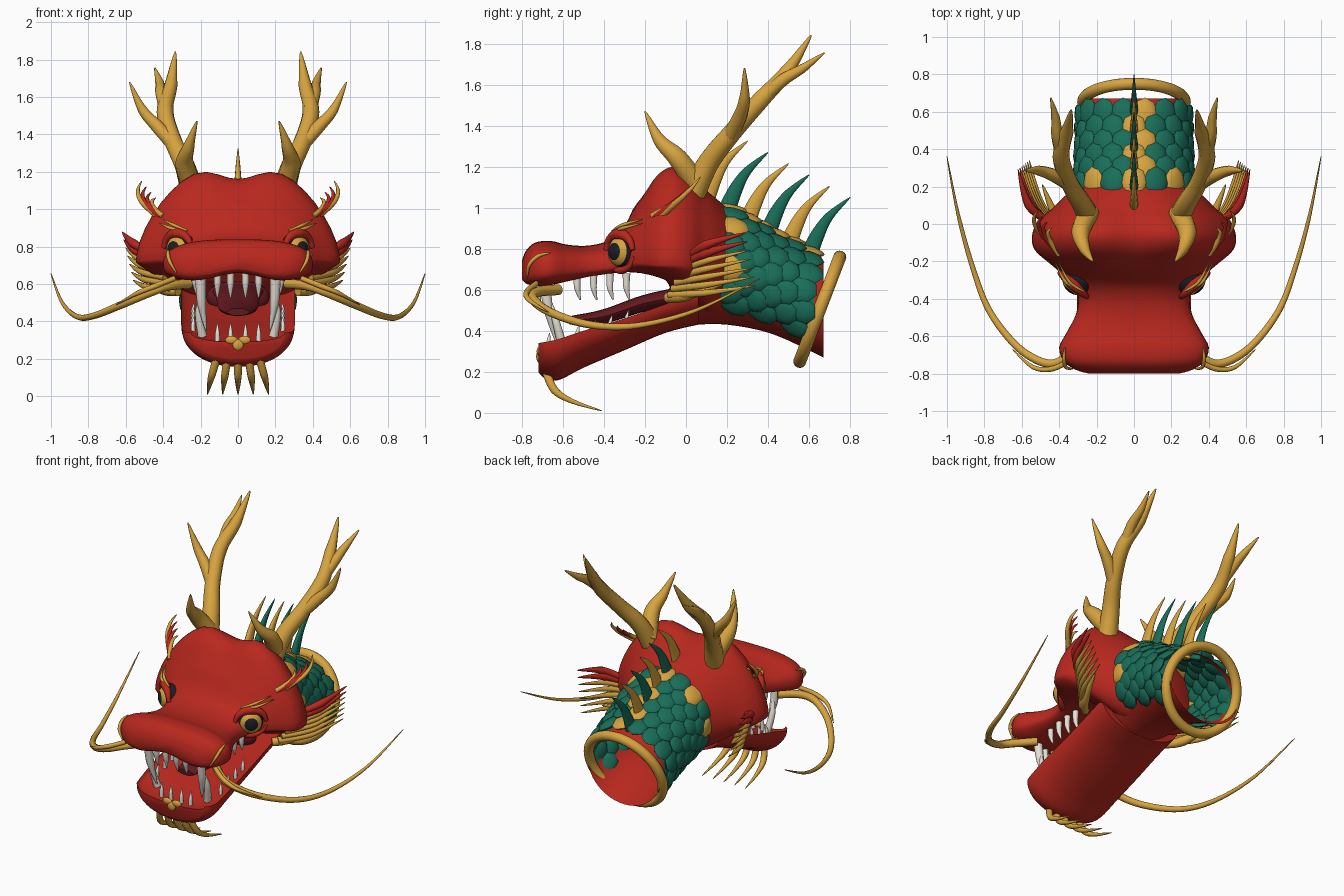
import bpy, bmesh, math
from mathutils import Vector, Matrix

cube = bpy.data.objects.get("Cube")
if cube:
    bpy.data.objects.remove(cube, do_unlink=True)


def material(name, r, g, b):
    m = bpy.data.materials.new(name)
    m.use_nodes = True
    m.diffuse_color = (r, g, b, 1)
    m.node_tree.nodes["Principled BSDF"].inputs["Base Color"].default_value = (r, g, b, 1)
    return m


RED = material("lacquer red", .48, .021, .013)
GOLD = material("gold", .68, .37, .05)
GREEN = material("jade green", .01, .155, .1)
IVORY = material("ivory", .8, .76, .68)
DARK_RED = material("dark red", .13, .01, .014)
BLACK = material("eye black", .012, .013, .02)


def finish(name, bm, mats, mirror=False, angle=60):
    bmesh.ops.recalc_face_normals(bm, faces=bm.faces)
    me = bpy.data.meshes.new(name)
    bm.to_mesh(me)
    bm.free()
    for m in mats:
        me.materials.append(m)
    ob = bpy.data.objects.new(name, me)
    bpy.context.collection.objects.link(ob)
    bpy.ops.object.select_all(action='DESELECT')
    ob.select_set(True)
    bpy.context.view_layer.objects.active = ob
    bpy.ops.object.shade_smooth_by_angle(angle=math.radians(angle))
    if mirror:
        ob.modifiers.new("Mirror", 'MIRROR').use_mirror_merge = False
    return ob


def smooth(rows, steps):
    """Catmull-Rom samples through rows of numbers."""
    rows = [Vector(r) for r in rows]
    out = []
    for i in range(len(rows) - 1):
        a, b, c, d = rows[max(i - 1, 0)], rows[i], rows[i + 1], rows[min(i + 2, len(rows) - 1)]
        for k in range(steps):
            t = k / steps
            out.append(b + (c - a) * (t / 2) + (a * 2 - b * 5 + c * 4 - d) * (t * t / 2)
                       + (b * 3 - a - c * 3 + d) * (t ** 3 / 2))
    return out + [rows[-1]]


def skin(bm, rings, caps=True):
    loops = [[bm.verts.new(p) for p in ring] for ring in rings]
    n = len(loops[0])
    for a, b in zip(loops, loops[1:]):
        for i in range(n):
            bm.faces.new((a[i], a[(i + 1) % n], b[(i + 1) % n], b[i]))
    if caps:
        bm.faces.new(loops[0])
        bm.faces.new(loops[-1])


def tube(name, pts, radii, mat, ref=(1, 0, 0), flat=1, mirror=True, sides=10):
    """Tapered tube along a smooth path; flat squeezes it along ref."""
    path = smooth(pts, 6)
    last = len(path) - 1
    rings = []
    for i, p in enumerate(path):
        t = (path[min(i + 1, last)] - path[max(i - 1, 0)]).normalized()
        a = (Vector(ref) - t * t.dot(Vector(ref))).normalized()
        b = t.cross(a)
        f = i / last * (len(radii) - 1)
        k = min(int(f), len(radii) - 2)
        r = radii[k] + (radii[k + 1] - radii[k]) * (f - k)
        rings.append([p + a * (math.cos(q) * r * flat) + b * (math.sin(q) * r)
                      for q in (math.tau * j / sides for j in range(sides))])
    bm = bmesh.new()
    skin(bm, rings)
    return finish(name, bm, [mat], mirror)


def spow(v, e):
    return math.copysign(abs(v) ** e, v)


def section(row, q):
    """Point at angle q on a cross-section: y, half width, top, middle, bottom, squareness."""
    y, w, top, mid, bot, p = row
    c, s = math.cos(q), math.sin(q)
    x = w * spow(c, 2 / p)
    z = mid + (top - mid if s > 0 else mid - bot) * spow(s, 2 / p)
    if s > 0:       # crease between the brows
        z -= .45 * max(0, top - 1) * math.exp(-(x / .16) ** 2)
    elif mid > .6 and y < -.1:   # arched palate
        z += .06 * math.exp(-(x / .17) ** 2)
    return Vector((x, y, z))


def loft(name, rows, mats, caps=True, n=48):
    bm = bmesh.new()
    skin(bm, [[section(r, math.tau * i / n) for i in range(n)] for r in smooth(rows, 4)], caps)
    return finish(name, bm, mats)


def blob(bm, matrix, u=14, v=8):
    bmesh.ops.create_uvsphere(bm, u_segments=u, v_segments=v, radius=1, matrix=matrix)


def ellipsoid(name, loc, size, mat, mirror=False):
    bm = bmesh.new()
    blob(bm, Matrix.Translation(loc) @ Matrix.Diagonal((*size, 1)), 24, 14)
    finish(name, bm, [mat], mirror)


# Skull and snout
loft("head", [(-.80, .24, .74, .68, .62, 2.6), (-.78, .31, .79, .69, .605, 2.7),
              (-.735, .375, .83, .70, .60, 2.8), (-.66, .40, .838, .70, .605, 2.7),
              (-.58, .36, .82, .70, .62, 2.6), (-.48, .31, .815, .70, .64, 2.6),
              (-.38, .30, .84, .71, .655, 2.6), (-.30, .35, .91, .73, .665, 2.4),
              (-.22, .44, 1.08, .73, .66, 1.9), (-.14, .53, 1.24, .72, .64, 1.68),
              (-.06, .545, 1.295, .72, .60, 1.65), (.02, .51, 1.25, .72, .53, 1.68),
              (.08, .44, 1.17, .73, .47, 1.8), (.14, .38, 1.09, .74, .45, 1.9),
              (.20, .31, 1.0, .74, .45, 2)], [RED])

# Lower jaw: a trough with a hollowed floor
loft("lower_jaw", [(-.72, .25, .29, .34, .20, 2.2), (-.69, .285, .29, .345, .17, 2.1),
                   (-.62, .30, .30, .36, .16, 2.1), (-.5, .305, .34, .40, .22, 2.1),
                   (-.3, .305, .40, .46, .305, 2.1), (-.1, .305, .47, .53, .39, 2.1),
                   (.06, .305, .53, .59, .43, 2.1)], [RED])
tube("tongue", [(0, -.57, .45), (0, -.4, .47), (0, -.2, .535), (0, 0, .57)],
     [.02, .035, .04, .05], DARK_RED, flat=3, mirror=False, sides=16)
ellipsoid("throat", (0, -.05, .53), (.17, .06, .09), DARK_RED)

# Open neck: red belly and rim, green backing under the scales
NECK = [(.05, .31, 1.04, .74, .43, 2), (.2, .29, .99, .72, .43, 2),
        (.42, .28, .87, .63, .385, 2), (.67, .275, .74, .51, .27, 2)]
neck = loft("neck", NECK, [RED, GREEN], caps=False)
for f in neck.data.polygons:
    f.material_index = int(f.center.z > .68 - .39 * f.center.y and f.center.y < .6)

# Scales in staggered rows, gold along the spine and at the head edge
rows = smooth(NECK, 10)
bms = {GREEN: bmesh.new(), GOLD: bmesh.new()}
step = math.radians(23)
for r in range(6):
    for c in range(-6, 6):
        q = math.pi / 2 + (c + .5 * (r % 2)) * step
        if q < -.66 or q > math.pi + .66:
            continue
        k = 11 + r * 3 - round(1 - math.sin(q))
        p = section(rows[k], q)
        along = (section(rows[k + 1], q) - section(rows[k - 1], q)).normalized()
        around = section(rows[k], q + .05) - section(rows[k], q - .05)
        normal = around.cross(along).normalized()
        if normal.dot(p - Vector((0, p.y, rows[k][3]))) < 0:
            normal = -normal
        side = along.cross(normal)
        m = Matrix((side, along, normal)).transposed().to_4x4()
        m.translation = p + normal * .013
        gold = c == (-1 if r % 2 else 0) or (r == 0 and c % 2 == 0)
        m = m @ Matrix.Rotation(.25, 4, 'X') @ Matrix.Diagonal((.069, .086, .024, 1))
        blob(bms[GOLD if gold else GREEN], m, 8, 6)
finish("green_scales", bms[GREEN], [GREEN], angle=45)
finish("gold_scales", bms[GOLD], [GOLD], angle=45)

# Collar ring at the neck opening
bm = bmesh.new()
tilt = Matrix.Translation((0, .652, .505)) @ Matrix.Rotation(math.radians(69), 4, 'X')
skin(bm, [[tilt @ Vector(((.272 + .032 * math.cos(v)) * math.cos(u),
                          (.272 + .032 * math.cos(v)) * math.sin(u), .032 * math.sin(v)))
           for v in (math.tau * j / 14 for j in range(14))]
          for u in (math.tau * i / 56 for i in range(57))], caps=False)
bmesh.ops.remove_doubles(bm, verts=bm.verts, dist=.0005)
finish("neck_ring", bm, [GOLD])

# Spine spikes, alternating gold and green, hooked backwards
for i in range(6):
    y, z = .09 + i * .1, 1.07 - i * .055
    tube(f"spine_spike_{i + 1}", [(0, y, z - .05), (0, y + .05, z + .07), (0, y + .11, z + .165),
                                  (0, y + .21, z + .255)],
         [.048, .036, .022, .002], GREEN if i % 2 else GOLD, flat=.55, mirror=False)

# Antlers
tube("antler_stem", [(.24, .03, 1.06), (.28, .11, 1.22), (.345, .22, 1.36), (.39, .36, 1.52),
                     (.36, .49, 1.66), (.335, .61, 1.84)], [.065, .055, .048, .045, .036, .004], GOLD)
tube("antler_front_tine", [(.24, .06, 1.1), (.285, -.04, 1.24), (.265, -.13, 1.33), (.22, -.2, 1.47)],
     [.06, .05, .032, .003], GOLD)
tube("antler_outer_tine", [(.34, .21, 1.34), (.43, .26, 1.44), (.51, .285, 1.53), (.58, .285, 1.68)],
     [.04, .036, .027, .003], GOLD, ref=(0, 1, 0))
tube("antler_rear_tine", [(.385, .36, 1.52), (.41, .47, 1.62), (.42, .57, 1.68), (.445, .675, 1.755)],
     [.035, .032, .023, .003], GOLD)

# Eyes: the sphere's pole is the gaze, colours go by distance from it
gaze = Vector((.66, -.75, .02)).normalized()
eye = Vector((.298, -.295, .785))
out = Vector((-gaze.y, gaze.x, 0)).normalized()
bm = bmesh.new()
blob(bm, Matrix.Translation(eye) @ gaze.to_track_quat('Z', 'Y').to_matrix().to_4x4()
     @ Matrix.Scale(.085, 4), 28, 24)
for f in bm.faces:
    f.material_index = int(.52 < gaze.angle(f.calc_center_median() - eye) < .93)
finish("eyeball", bm, [BLACK, GOLD], True)


def eye_arc(name, start, end, rad, push, thick):
    pts = []
    for i in range(7):
        q = math.radians(start + (end - start) * i / 6)
        pts.append(eye + gaze * push + out * math.cos(q) * rad * 1.15 + Vector((0, 0, math.sin(q) * rad)))
    tube(name, pts, [thick * .4, thick, thick * .4], RED, ref=gaze)


eye_arc("upper_eyelid", 5, 175, .085, .04, .03)
eye_arc("lower_eyelid", 195, 345, .09, .03, .02)

# Two thin eyebrow strands over each eye
for i in range(2):
    tube(f"eyebrow_{i + 1}", [(.27 + .03 * i, -.36 + .02 * i, .885), (.345 + .02 * i, -.31, .915 - .015 * i),
                              (.40 + .02 * i, -.21, .945 - .02 * i)],
         [.005, .01, .002], GOLD, ref=(0, 0, 1))

# Brow lashes
for i in range(4):
    tube(f"brow_lash_{i + 1}", [(.43 - .01 * i, -.12 - .015 * i, .96), (.515 - .022 * i, -.03 - .02 * i, 1.04 - .012 * i),
                                (.535 - .025 * i, .03 - .025 * i, 1.1 - .02 * i),
                                (.515 - .025 * i, .07 - .03 * i, 1.15 - .03 * i)],
         [.016, .014, .01, .002], RED if i in (1, 2) else GOLD)

# Cheek fins fanning back from the mouth corner
for i in range(7):
    red = i > 4
    tube(f"cheek_fin_{i + 1}", [(.36 + .015 * i, -.08 + .015 * i, .575 + .03 * i),
                                (.49 + .012 * i, .1, .585 + .039 * i),
                                (.56 + .01 * i, .34 - .008 * i, .62 + .043 * i)],
         [.018, .024 if red else .017, .002], RED if red else GOLD)
tube("mouth_corner_barb", [(.32, -.09, .56), (.40, .0, .575), (.49, .21, .64)], [.026, .032, .003], GOLD)

# Long whiskers, short whiskers and nostril curls
tube("long_whisker", [(.26, -.62, .60), (.37, -.72, .59), (.47, -.745, .555), (.62, -.66, .49),
                      (.77, -.47, .43), (.86, -.24, .425), (.94, .05, .5), (1.0, .36, .655)],
     [.026, .025, .023, .02, .016, .011, .002], GOLD, ref=(0, 0, 1))
tube("short_whisker", [(.34, -.73, .63), (.44, -.775, .59), (.54, -.765, .55), (.65, -.67, .49)],
     [.014, .015, .012, .002], GOLD, ref=(0, 0, 1))
tube("nostril_curl", [(.33, -.775, .66), (.365, -.765, .72), (.375, -.72, .765), (.37, -.66, .78)],
     [.004, .01, .01, .003], GOLD)

# Teeth
tube("upper_fang", [(.2, -.69, .65), (.195, -.67, .5), (.17, -.635, .35)], [.03, .024, .003], IVORY)
tube("lower_fang", [(.19, -.6, .32), (.21, -.635, .45), (.19, -.67, .57)], [.025, .019, .003], IVORY)
for i in range(4):
    y = -.53 + .08 * i
    tube(f"upper_side_tooth_{i + 1}", [(.23, y, .68), (.23, y, .61), (.225, y + .015, .55)],
         [.02, .016, .003], IVORY)
    z = .345 + .3 * (y + .6)
    tube(f"lower_side_tooth_{i + 1}", [(.24, y, z - .03), (.24, y, z + .02), (.235, y + .01, z + .06)],
         [.013, .011, .002], IVORY)
for i in range(2):
    x = .04 + .07 * i
    tube(f"upper_front_tooth_{i + 1}", [(x, -.73, .69), (x, -.725, .6), (x, -.71, .525)],
         [.022, .018, .003], IVORY)
    tube(f"lower_front_tooth_{i + 1}", [(x, -.67, .29), (x, -.67, .34), (x, -.665, .39)],
         [.014, .012, .002], IVORY)

# Chin beard and chin scales
for i in range(-2, 3):
    x = i * .07
    tube(f"beard_barb_{i + 3}", [(x * .8, -.685, .21), (x, -.64, .11), (x * 1.1, -.55, .055),
                                 (x * 1.17, -.41, .01)], [.022, .02, .012, .002], GOLD, mirror=False)
ellipsoid("chin_scale_side", (.035, -.714, .3), (.034, .014, .022), GOLD, True)
ellipsoid("chin_scale_centre", (0, -.716, .275), (.03, .014, .03), GOLD)
